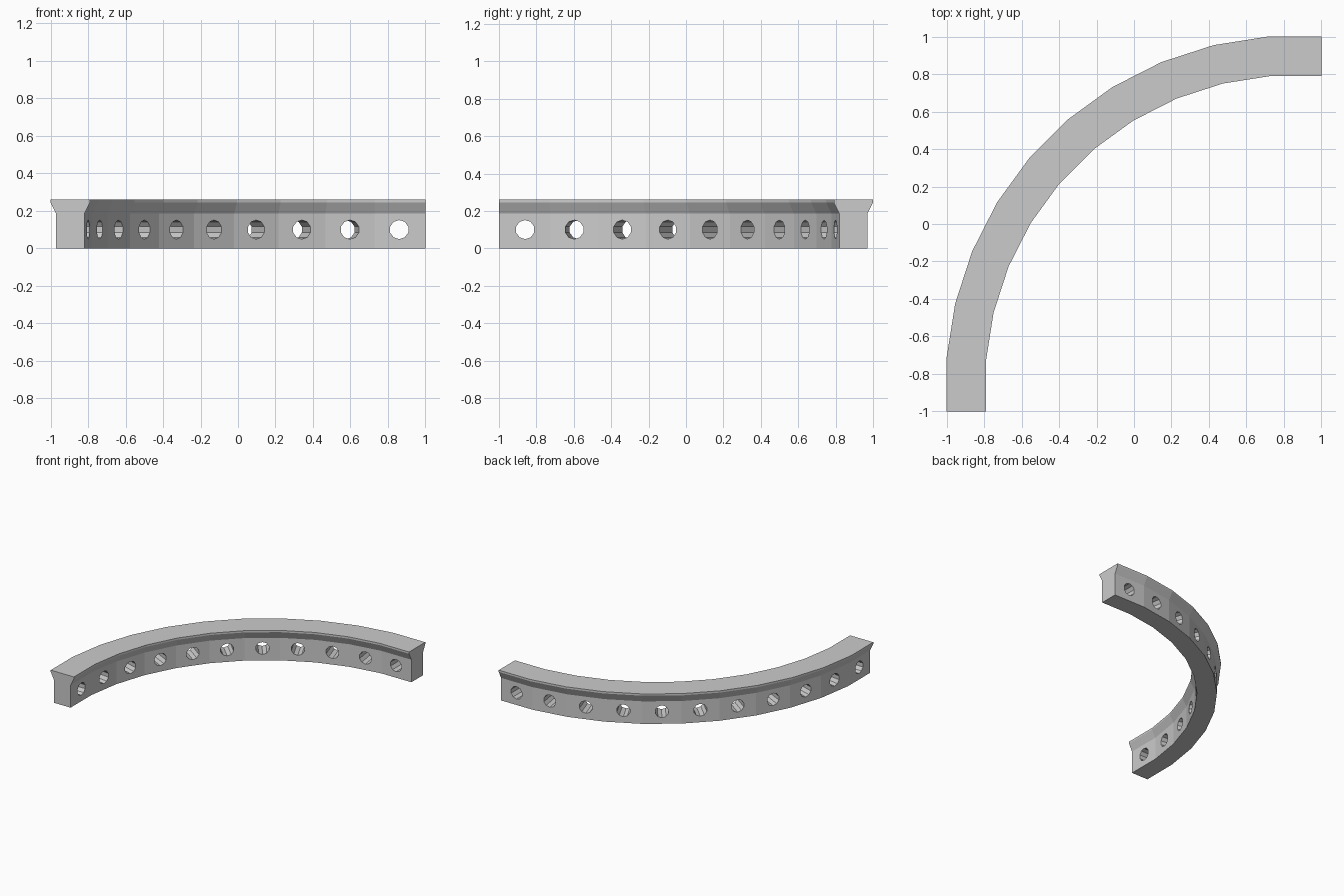
import bpy, bmesh
from math import radians, cos, sin
from mathutils import Matrix, Vector

if "Cube" in bpy.data.objects:
    bpy.data.objects.remove(bpy.data.objects["Cube"])

CX, CY = 0.86, -0.86      # centre of the quarter arc
STEP = 9.0                # degrees per straight segment
COUNT = 11                # segments, one hole in each

# cross-section: (radius, height), flared lip at the top
profile = [(1.68, 0), (1.83, 0), (1.83, 0.185), (1.86, 0.245),
           (1.86, 0.26), (1.65, 0.26), (1.65, 0.245), (1.68, 0.185)]


def make_object(name, bm):
    bmesh.ops.recalc_face_normals(bm, faces=bm.faces)
    mesh = bpy.data.meshes.new(name)
    bm.to_mesh(mesh)
    bm.free()
    ob = bpy.data.objects.new(name, mesh)
    bpy.context.collection.objects.link(ob)
    return ob


# curved beam: mitred sections at each bend, square-cut ends
bm = bmesh.new()
rings = [[bm.verts.new((1, CY + r, z)) for r, z in profile]]
for i in range(COUNT - 1):
    a = radians(90 + STEP * (i + 0.5))
    k = 1 / cos(radians(STEP / 2))
    rings.append([bm.verts.new((CX + r * k * cos(a), CY + r * k * sin(a), z))
                  for r, z in profile])
rings.append([bm.verts.new((CX - r, -1, z)) for r, z in profile])
n = len(profile)
for p, q in zip(rings, rings[1:]):
    for j in range(n):
        bm.faces.new((p[j], p[(j + 1) % n], q[(j + 1) % n], q[j]))
bm.faces.new(rings[0])
bm.faces.new(rings[-1])
beam = make_object("curved_beam", bm)

# radial hole cutters through every segment
bm = bmesh.new()
for i in range(COUNT):
    a = radians(90 + STEP * i)
    d = Vector((cos(a), sin(a), 0))
    pos = Vector((CX, CY, 0.1)) + d * 1.755
    m = Matrix.Translation(pos) @ d.to_track_quat('Z', 'Y').to_matrix().to_4x4()
    bmesh.ops.create_cone(bm, cap_ends=True, segments=10, radius1=0.051,
                          radius2=0.051, depth=0.3, matrix=m)
cutter = make_object("hole_cutter", bm)
cutter.hide_render = True

mod = beam.modifiers.new("holes", 'BOOLEAN')
mod.operation = 'DIFFERENCE'
mod.solver = 'EXACT'
mod.object = cutter
bpy.context.view_layer.objects.active = beam
bpy.ops.object.modifier_apply(modifier=mod.name)
bpy.data.objects.remove(cutter)
